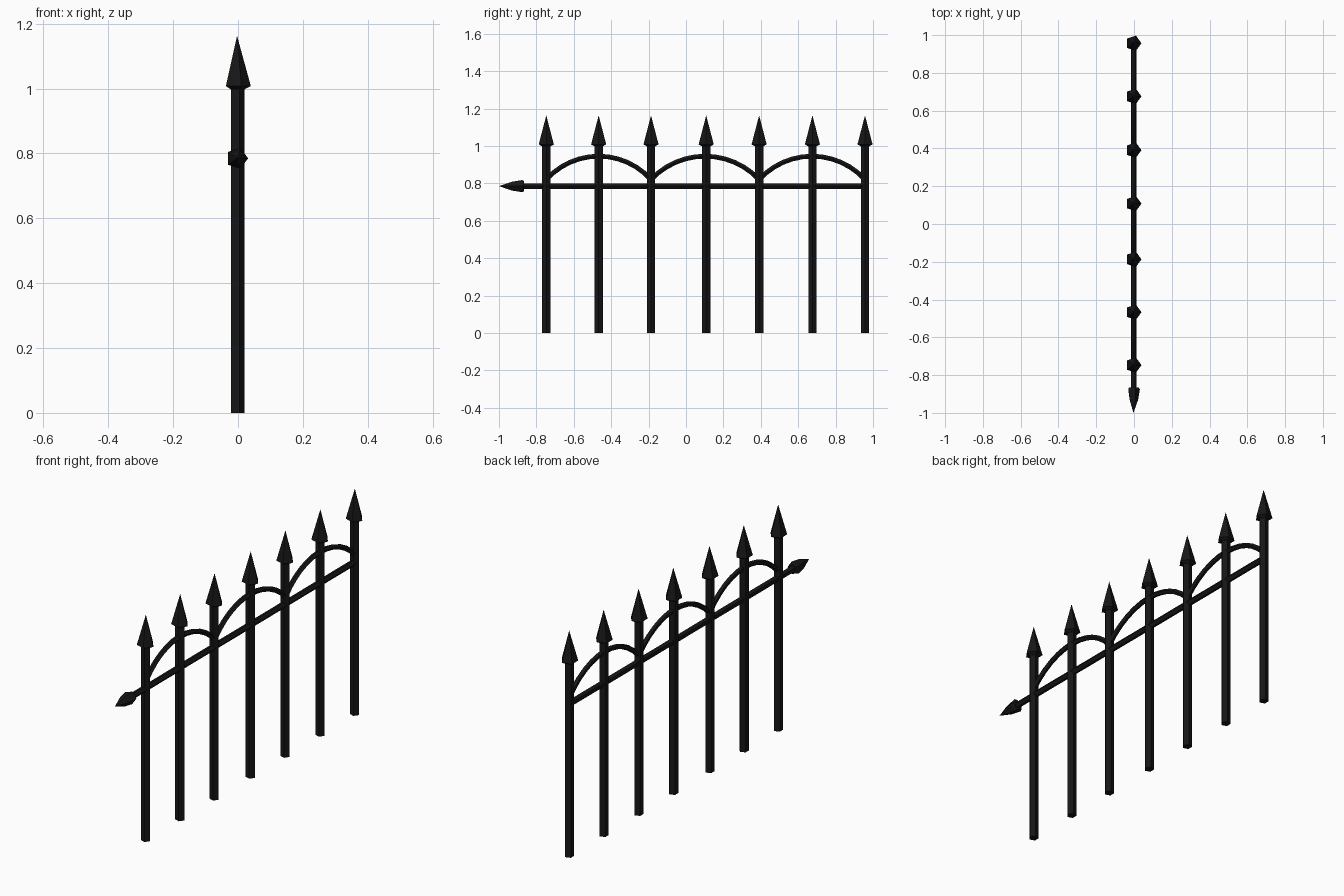
import bpy, bmesh, math
from mathutils import Vector

if "Cube" in bpy.data.objects:
    bpy.data.objects.remove(bpy.data.objects["Cube"])

SIDES = 5
CX = -0.003

black = bpy.data.materials.new("black_iron")
black.diffuse_color = (0.008, 0.008, 0.008, 1)
black.use_nodes = True
black.node_tree.nodes["Principled BSDF"].inputs["Base Color"].default_value = black.diffuse_color


def sweep(name, rings):
    """Five-sided tube; rings are (y, z, radius, tilt), tilt 0 = along +y, pi/2 = along +z."""
    bm = bmesh.new()
    loops = []
    for y, z, r, tilt in rings:
        side = Vector((0, -math.sin(tilt), math.cos(tilt)))
        if r == 0:
            loops.append([bm.verts.new((CX, y, z))])
            continue
        loop = []
        for i in range(SIDES):
            a = 2 * math.pi * i / SIDES
            loop.append(bm.verts.new(Vector((CX + r * math.cos(a), y, z)) + side * r * math.sin(a)))
        loops.append(loop)
    for a, b in zip(loops, loops[1:]):
        for i in range(SIDES):
            j = (i + 1) % SIDES
            quad = [a[i % len(a)], a[j % len(a)], b[j % len(b)], b[i % len(b)]]
            bm.faces.new(list(dict.fromkeys(quad)))
    for loop in (loops[0], loops[-1]):
        if len(loop) > 2:
            bm.faces.new(loop)
    bmesh.ops.recalc_face_normals(bm, faces=bm.faces)
    mesh = bpy.data.meshes.new(name)
    bm.to_mesh(mesh)
    bm.free()
    mesh.materials.append(black)
    obj = bpy.data.objects.new(name, mesh)
    bpy.context.collection.objects.link(obj)
    return obj


# Upright posts with spearheads
UP = math.pi / 2
posts = [-0.747, -0.467, -0.187, 0.108, 0.391, 0.676, 0.957]
for n, y in enumerate(posts, 1):
    sweep(f"post_{n}", [(y, 0, 0.0235, UP), (y, 1.0, 0.0235, UP)])
    sweep(f"spearhead_{n}", [(y, 0.997, 0.022, UP), (y, 1.008, 0.0425, UP), (y, 1.163, 0, UP)])

# Horizontal rail with a pointed end
RZ = 0.785
sweep("rail", [(-0.87, RZ, 0.016, 0), (posts[-1], RZ, 0.016, 0)])
sweep("rail_point", [(-1, RZ, 0, 0), (-0.93, RZ, 0.025, 0),
                     (-0.875, RZ, 0.034, 0), (-0.865, RZ, 0.028, 0)])

# Arches spanning every second post
for n in range(3):
    y0, y1 = posts[2 * n], posts[2 * n + 2]
    mid, half, rise, base = (y0 + y1) / 2, (y1 - y0) / 2, 0.125, 0.82
    R = (half ** 2 + rise ** 2) / (2 * rise)
    span = math.asin(half / R)
    rings = []
    for i in range(13):
        t = -span + 2 * span * i / 12
        rings.append((mid + R * math.sin(t), base + rise - R + R * math.cos(t), 0.0135, -t))
    sweep(f"arch_{n + 1}", rings)
